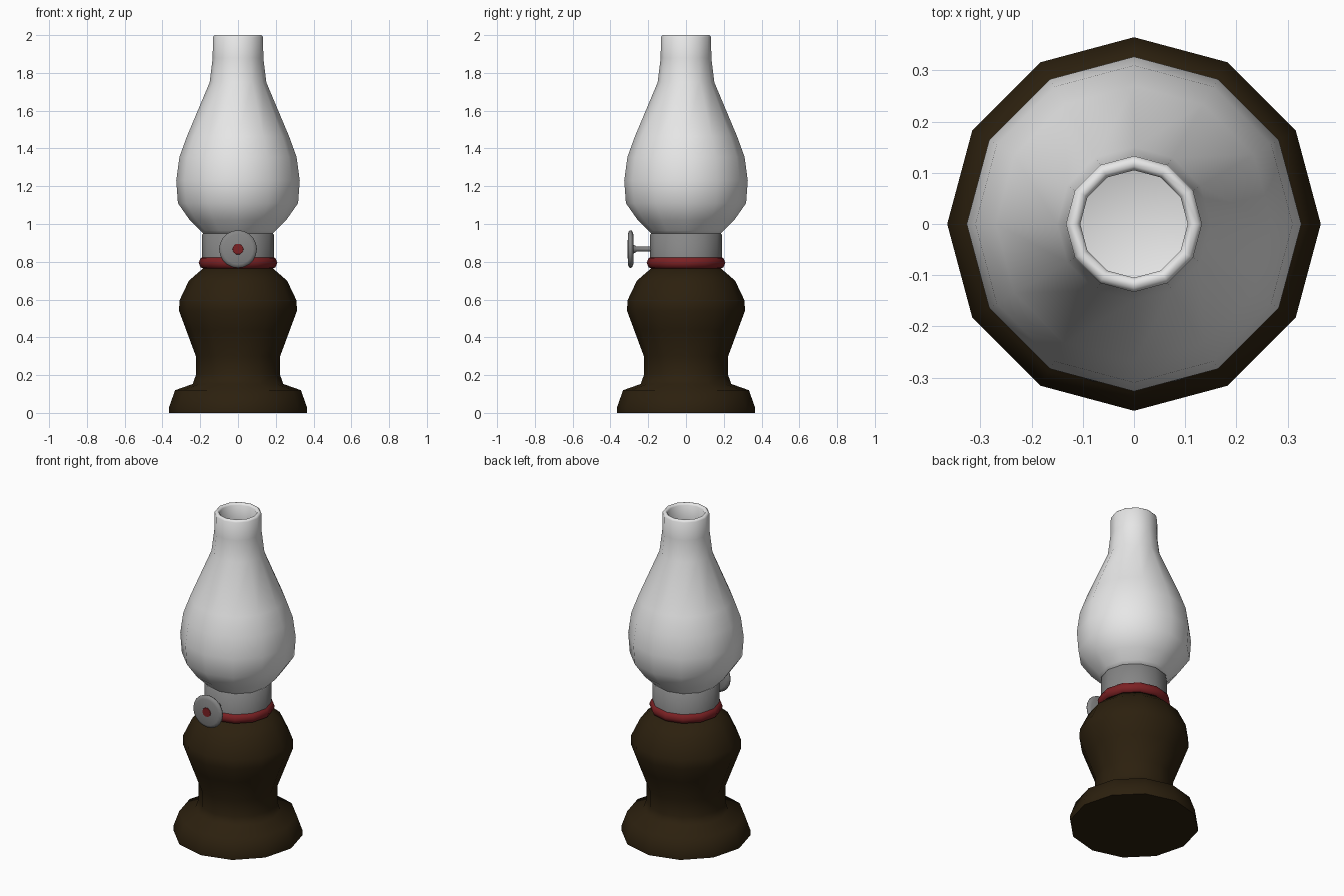
import bpy, bmesh, math
from mathutils import Matrix

cube = bpy.data.objects.get("Cube")
if cube:
    bpy.data.objects.remove(cube, do_unlink=True)


def material(name, rgb):
    m = bpy.data.materials.new(name)
    m.use_nodes = True
    m.diffuse_color = (*rgb, 1)
    m.node_tree.nodes["Principled BSDF"].inputs["Base Color"].default_value = (*rgb, 1)
    return m


brown = material("dark brown", (0.025, 0.0145, 0.0045))
white = material("white glass", (0.8, 0.8, 0.8))
grey = material("grey metal", (0.24, 0.24, 0.24))
red = material("red", (0.2, 0.015, 0.017))


def lathe(name, profile, mat, sides=12, closed=False, matrix=None, angle=65):
    """Revolve (radius, height) points about z; zero radius makes a pole."""
    bm = bmesh.new()
    rings = []
    for r, z in profile:
        n = sides if r > 0 else 1
        turns = [math.tau * i / sides for i in range(n)]
        rings.append([bm.verts.new((r * math.cos(a), r * math.sin(a), z)) for a in turns])
    pairs = list(zip(rings, rings[1:]))
    if closed:
        pairs.append((rings[-1], rings[0]))
    for low, high in pairs:
        for i in range(sides):
            j = (i + 1) % sides
            quad = [low[i % len(low)], low[j % len(low)],
                    high[j % len(high)], high[i % len(high)]]
            bm.faces.new(list(dict.fromkeys(quad)))
    bmesh.ops.recalc_face_normals(bm, faces=bm.faces)
    if matrix:
        bm.transform(matrix)
    mesh = bpy.data.meshes.new(name)
    bm.to_mesh(mesh)
    bm.free()
    mesh.materials.append(mat)
    obj = bpy.data.objects.new(name, mesh)
    bpy.context.collection.objects.link(obj)
    bpy.ops.object.select_all(action="DESELECT")
    obj.select_set(True)
    bpy.context.view_layer.objects.active = obj
    bpy.ops.object.shade_smooth_by_angle(angle=math.radians(angle))
    return obj


# Turned base and oil reservoir
lathe("base", [(0, 0), (0.365, 0), (0.365, 0.03), (0.333, 0.12), (0.24, 0.153),
               (0.223, 0.2), (0.223, 0.3), (0.275, 0.44), (0.312, 0.54),
               (0.31, 0.595), (0.26, 0.7), (0.185, 0.765), (0, 0.765)], brown)

# Red ring between reservoir and collar
ring = [(0.175 + 0.033 * math.cos(a), 0.795 + 0.034 * math.sin(a))
        for a in (math.tau * i / 8 for i in range(8))]
lathe("ring", ring, red, closed=True)

# Metal burner collar
lathe("collar", [(0, 0.78), (0.19, 0.78), (0.19, 0.945), (0.18, 0.952), (0, 0.952)], grey)

# Glass chimney: outer wall, rolled rim, inner wall and bowl floor
lathe("chimney", [(0, 0.945), (0.18, 0.945), (0.2, 0.965), (0.255, 1.02), (0.318, 1.11),
                  (0.327, 1.23), (0.31, 1.355), (0.27, 1.465), (0.15, 1.75),
                  (0.134, 1.88), (0.133, 1.99), (0.125, 2.0), (0.113, 2.0),
                  (0.105, 1.99), (0.107, 1.88), (0.125, 1.74), (0.245, 1.46),
                  (0.29, 1.34), (0.3, 1.23), (0.29, 1.12), (0.235, 1.04),
                  (0.17, 0.98), (0, 0.965)], white, angle=80)

# Wick knob, facing the front
facing = Matrix.Translation((0, 0, 0.867)) @ Matrix.Rotation(math.pi / 2, 4, "X")
lathe("knob_stem", [(0, 0.17), (0.013, 0.17), (0.013, 0.26), (0.025, 0.28), (0, 0.28)],
      grey, matrix=facing)
lathe("knob_disc", [(0, 0.277), (0.08, 0.279), (0.097, 0.286), (0.1, 0.294),
                    (0.096, 0.302), (0.08, 0.308), (0, 0.309)],
      grey, sides=20, matrix=facing)
lathe("knob_centre", [(0, 0.306), (0.03, 0.306), (0.028, 0.311), (0, 0.311)],
      red, sides=10, matrix=facing)
